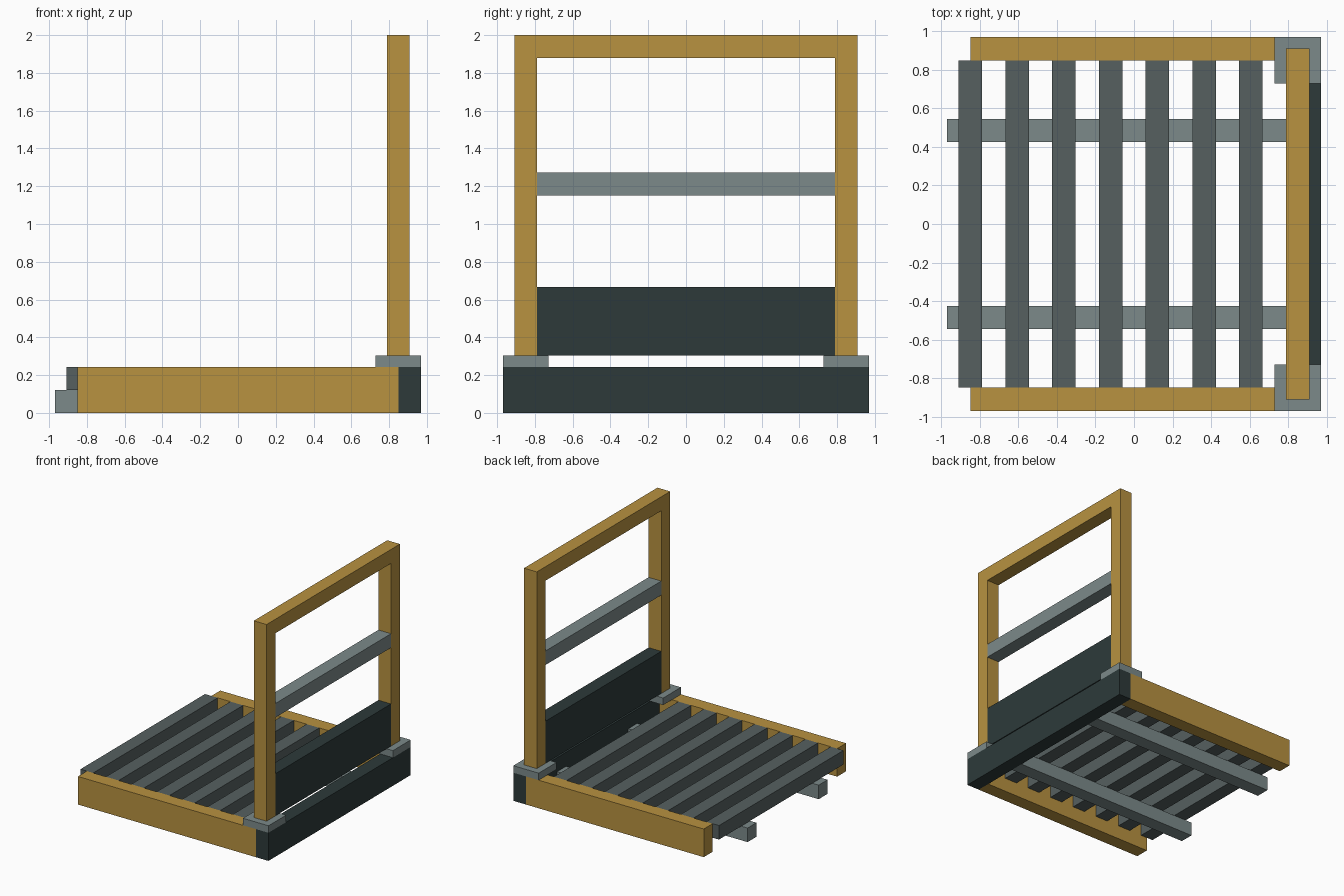
import bpy

if "Cube" in bpy.data.objects:
    bpy.data.objects.remove(bpy.data.objects["Cube"])

U = 2 / 33  # module every part is sized in


def linear(c):
    c /= 255
    return c / 12.92 if c <= 0.04045 else ((c + 0.055) / 1.055) ** 2.4


def material(name, r, g, b):
    m = bpy.data.materials.new(name)
    m.diffuse_color = (linear(r), linear(g), linear(b), 1)
    m.use_nodes = True
    m.node_tree.nodes["Principled BSDF"].inputs["Base Color"].default_value = m.diffuse_color
    return m


wood = material("golden wood", 184, 146, 64)
light = material("light grey", 124, 138, 138)
mid = material("slat grey", 86, 96, 96)
dark = material("dark slate", 45, 58, 58)


def box(name, mat, x, y, z):
    """Box from (min, max) ranges given in modules."""
    bpy.ops.mesh.primitive_cube_add(size=1)
    ob = bpy.context.object
    ob.name = name
    ob.location = [(a + b) / 2 * U for a, b in (x, y, z)]
    ob.scale = [(b - a) * U for a, b in (x, y, z)]
    bpy.ops.object.transform_apply(location=True, rotation=False, scale=True)
    ob.data.materials.append(mat)
    return ob


def pair(name, mat, x, y, z):
    """The same box on both sides of the y axis."""
    box(name + "_back", mat, x, y, z)
    box(name + "_front", mat, x, (-y[1], -y[0]), z)


# Base: end beam, side rails and runners
box("end_beam", dark, (14, 16), (-16, 16), (0, 4))
pair("side_rail", wood, (-14, 14), (14, 16), (0, 4))
pair("runner", light, (-16, 14), (7, 9), (0, 2))

# Deck slats
for i in range(7):
    x = -15 + 4 * i
    box(f"deck_slat_{i + 1}", mid, (x, x + 2), (-14, 14), (2, 4))

# Upright frame on corner plates
pair("corner_plate", light, (12, 16), (12, 16), (4, 5))
pair("post", wood, (13, 15), (13, 15), (5, 33))
box("top_bar", wood, (13, 15), (-13, 13), (31, 33))
box("middle_rail", light, (13, 15), (-13, 13), (19, 21))
box("lower_panel", dark, (13, 15), (-13, 13), (5, 11))
